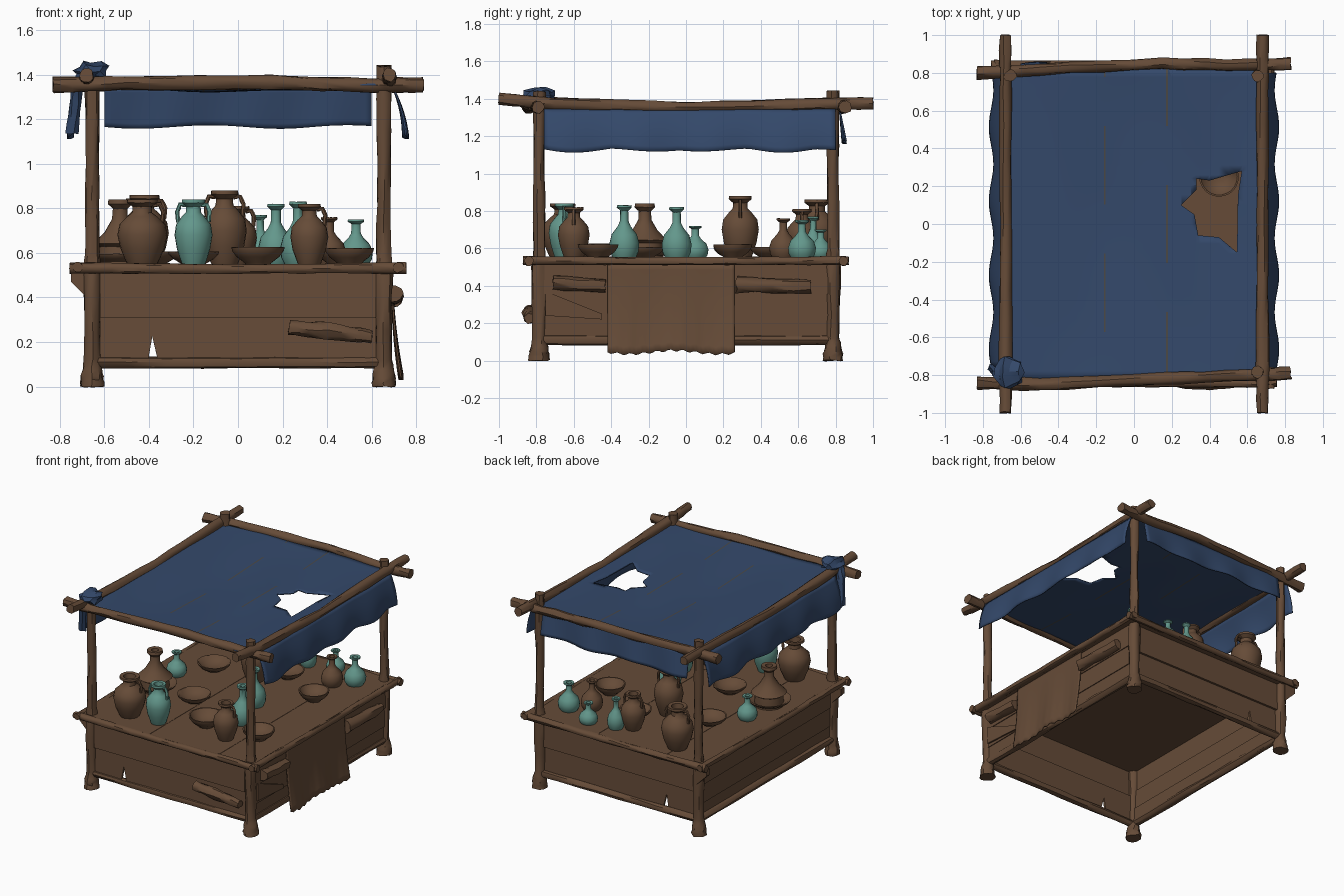
import bpy, bmesh, math, random
from mathutils import Vector

if "Cube" in bpy.data.objects:
    bpy.data.objects.remove(bpy.data.objects["Cube"])
random.seed(4)
R = random.uniform

def material(name, col):
    m = bpy.data.materials.new(name)
    m.diffuse_color = (*col, 1)
    m.use_nodes = True
    m.node_tree.nodes["Principled BSDF"].inputs["Base Color"].default_value = m.diffuse_color
    return m

WOOD = material("brown_wood", (0.132, 0.071, 0.039))
BLUE = material("blue_cloth", (0.034, 0.066, 0.145))
TEAL = material("teal_glaze", (0.125, 0.31, 0.26))
SEAM = material("seam_thread", (0.07, 0.065, 0.06))

def finish(name, bm, mats, angle=40, jitter=0.0):
    for v in bm.verts:
        v.co += Vector((R(-1, 1), R(-1, 1), R(-1, 1))) * jitter
    bmesh.ops.recalc_face_normals(bm, faces=bm.faces)
    me = bpy.data.meshes.new(name)
    bm.to_mesh(me)
    bm.free()
    for m in mats:
        me.materials.append(m)
    ob = bpy.data.objects.new(name, me)
    bpy.context.collection.objects.link(ob)
    bpy.ops.object.select_all(action='DESELECT')
    ob.select_set(True)
    bpy.context.view_layer.objects.active = ob
    bpy.ops.object.shade_smooth_by_angle(angle=math.radians(angle))
    return ob

def tube(name, pts, radii, mat=WOOD, n=10, steps=4, jitter=0.005, ref=None):
    """Rough log through points, with radii interpolated along it."""
    pts = [Vector(p) for p in pts]
    path = []
    for i in range(len(pts) - 1):
        for k in range(steps):
            f = k / steps
            path.append((pts[i].lerp(pts[i + 1], f), radii[i] * (1 - f) + radii[i + 1] * f))
    path.append((pts[-1], radii[-1]))
    bm = bmesh.new()
    rings = []
    for i, (p, r) in enumerate(path):
        t = (path[min(i + 1, len(path) - 1)][0] - path[max(i - 1, 0)][0]).normalized()
        a = Vector(ref) if ref else (Vector((0, 0, 1)) if abs(t.z) < 0.7 else Vector((1, 0, 0)))
        u = a.cross(t).normalized()
        v = t.cross(u)
        rings.append([bm.verts.new(p + (u * math.cos(j * math.tau / n) + v * math.sin(j * math.tau / n)) * r)
                      for j in range(n)])
    for a, b in zip(rings, rings[1:]):
        for j in range(n):
            bm.faces.new((a[j], a[(j + 1) % n], b[(j + 1) % n], b[j]))
    bm.faces.new(rings[0])
    bm.faces.new(rings[-1])
    return finish(name, bm, [mat], 40, jitter)

def plank(name, outline, origin, u, v, thick):
    """Flat outline extruded along the u x v normal."""
    u, v, o = Vector(u), Vector(v), Vector(origin)
    bm = bmesh.new()
    f = bm.faces.new([bm.verts.new(o + u * a + v * b) for a, b in outline])
    ext = bmesh.ops.extrude_face_region(bm, geom=[f])
    bmesh.ops.translate(bm, verts=[e for e in ext['geom'] if isinstance(e, bmesh.types.BMVert)],
                        vec=u.cross(v).normalized() * thick)
    return finish(name, bm, [WOOD], 30)

def sheet(name, func, nu, nv, mat, thick=0.008):
    """Cloth surface from a function of (u, v) in 0..1."""
    bm = bmesh.new()
    g = [[bm.verts.new(func(i / nu, j / nv)) for j in range(nv + 1)] for i in range(nu + 1)]
    for i in range(nu):
        for j in range(nv):
            bm.faces.new((g[i][j], g[i + 1][j], g[i + 1][j + 1], g[i][j + 1]))
    ob = finish(name, bm, [mat], 50)
    ob.modifiers.new("thickness", 'SOLIDIFY').thickness = thick
    return ob

def lathe(name, x, y, z, prof, mat, n=22):
    bm = bmesh.new()
    rings = [[bm.verts.new((x + r * math.cos(k * math.tau / n), y + r * math.sin(k * math.tau / n), z + h))
              for k in range(n)] for r, h in prof]
    for a, b in zip(rings, rings[1:]):
        for k in range(n):
            bm.faces.new((a[k], a[(k + 1) % n], b[(k + 1) % n], b[k]))
    bm.faces.new(rings[0])
    bm.faces.new(rings[-1])
    return finish(name, bm, [mat], 45, 0.001)

# corner posts with flared feet
for sx, a in ((-1, "left"), (1, "right")):
    for sy, b in ((-1, "front"), (1, "back")):
        x, y = sx * 0.655, sy * 0.785
        tube(f"post_{b}_{a}", [(x, y, 0), (x, y, 0.05), (x, y, 0.12), (x, y, 0.5), (x, y, 0.6), (x, y, 1.0), (x, y, 1.44)],
             [0.055, 0.05, 0.035, 0.04, 0.032, 0.029, 0.033], steps=3)

# roof beams crossing at the corners
for sy, b in ((-1, "front"), (1, "back")):
    y = sy * 0.82
    tube(f"roof_beam_{b}", [(-0.83, y - 0.02, 1.355), (-0.5, y - 0.03 * (sy < 0), 1.362), (0.15, y + 0.03 * (sy > 0), 1.368),
                            (0.6, y + 0.02, 1.352), (0.83, y + 0.03, 1.355)], [0.035, 0.031, 0.031, 0.032, 0.034])
for sx, a in ((-1, "left"), (1, "right")):
    x = sx * 0.68
    tube(f"roof_beam_{a}", [(x, -1, 1.40), (x, -0.7, 1.372), (x, 0, 1.352), (x, 0.7, 1.37), (x, 1, 1.375)],
         [0.031, 0.035, 0.03, 0.033, 0.032], jitter=0.004)

# sagging roof cloth with torn hole and seam lines
HOLE = [(.25, .10), (.33, .18), (.33, .24), (.40, .23), (.57, .28), (.55, .15), (.545, -.15), (.45, -.07), (.34, -.06), (.32, .05)]

def inside(x, y):
    c = False
    for (x1, y1), (x2, y2) in zip(HOLE, HOLE[1:] + HOLE[:1]):
        if (y1 > y) != (y2 > y) and x < (x2 - x1) * (y - y1) / (y2 - y1) + x1:
            c = not c
    return c

bm = bmesh.new()
bmesh.ops.create_grid(bm, x_segments=28, y_segments=32, size=1)
for v in bm.verts:
    v.co.x *= 0.70
    v.co.y *= 0.83
cuts = [(p, (q[1] - p[1], p[0] - q[0])) for p, q in zip(HOLE, HOLE[1:] + HOLE[:1])]
cuts += [((c + d, 0), (1, 0)) for c in (-0.155, 0.175) for d in (-0.005, 0.005)]
for p, nrm in cuts:
    bmesh.ops.bisect_plane(bm, geom=bm.verts[:] + bm.edges[:] + bm.faces[:], dist=1e-5,
                           plane_co=(*p, 0), plane_no=(*nrm, 0))
dead = []
for f in bm.faces:
    c = f.calc_center_median()
    if inside(c.x, c.y):
        dead.append(f)
    elif min(abs(c.x + 0.155), abs(c.x - 0.175)) < 0.005 and math.sin(c.y * 9 + c.x * 8) > -0.3:
        f.material_index = 1
bmesh.ops.delete(bm, geom=dead, context='FACES')
for v in bm.verts:
    x, y = v.co.x / 0.70, v.co.y / 0.83
    v.co.z = 1.358 - 0.025 * (1 - x * x) * (1 - y * y) + 0.005 * math.sin(7 * x + 2 * y) * math.cos(4 * y)
roof = finish("roof_cloth", bm, [BLUE, SEAM], 50)
roof.modifiers.new("thickness", 'SOLIDIFY').thickness = 0.008

# hanging cloth edges on the two sides and the back
def side_valance(s):
    def f(u, v):
        y = -0.76 + 1.56 * u
        fold = 0.012 * math.sin(u * 25) * v
        drop = 0.215 + 0.012 * abs(math.sin(u * math.pi * 4.3)) + 0.006 * math.sin(u * 17)
        return (s * (0.70 + 0.055 * v + 0.012 * math.sin(v * 3) + fold), y, 1.345 - drop * v)
    return f
sheet("valance_left", side_valance(-1), 48, 8, BLUE)
sheet("valance_right", side_valance(1), 48, 8, BLUE)
sheet("valance_back", lambda u, v: (-0.6 + 1.2 * u, 0.825 + 0.025 * v + 0.01 * math.sin(u * 21) * v,
      1.345 - (0.178 + 0.008 * math.sin(u * 12)) * v), 40, 8, BLUE)

# knotted cloth on the front left corner
bm = bmesh.new()
bmesh.ops.create_icosphere(bm, subdivisions=2, radius=1)
for v in bm.verts:
    k = 1 + 0.2 * math.sin(v.co.x * 6 + v.co.z * 5)
    v.co = Vector((-0.66 + v.co.x * 0.075 * k, -0.785 + v.co.y * 0.085 * k, 1.415 + v.co.z * 0.045 * k))
finish("corner_knot", bm, [BLUE], 30, 0.005)
tube("knot_tail", [(-0.69, -0.82, 1.42), (-0.725, -0.79, 1.33), (-0.745, -0.76, 1.14)], [0.03, 0.026, 0.028], BLUE, 7)

# counter planks and log rim
for i in range(5):
    w = 1.42 / 5
    x = -0.71 + w * i
    plank(f"counter_plank_{i}", [(0, -0.84), (w, -0.84), (w, 0.84), (0, 0.84)], (x, 0, 0.515), (1, 0, 0), (0, 1, 0),
          0.033 + 0.002 * (i % 2))
for s in (-1, 1):
    tube("counter_rim_" + ("front" if s < 0 else "back"), [(-0.755, s * 0.84, 0.532), (0, s * 0.843, 0.528), (0.755, s * 0.84, 0.532)],
         [0.025, 0.021, 0.025], steps=8, jitter=0.003)
    tube("counter_rim_" + ("left" if s < 0 else "right"), [(s * 0.72, -0.87, 0.535), (s * 0.722, 0, 0.53), (s * 0.72, 0.87, 0.535)],
         [0.024, 0.021, 0.024], steps=8, jitter=0.003)

# base panels (small torn gap in lower front and back) and bottom rails
LOW = [(-0.62, 0.09), (-0.405, 0.09), (-0.40, 0.14), (-0.385, 0.225), (-0.365, 0.14), (-0.36, 0.09), (0.62, 0.09), (0.62, 0.32), (-0.62, 0.32)]
for s in (-1, 1):
    n = "front" if s < 0 else "back"
    plank(f"lower_panel_{n}", LOW, (0, s * 0.785, 0), (1, 0, 0), (0, -s * 0.03, 1), 0.015)
    plank(f"upper_panel_{n}", [(-0.62, 0.31), (0.62, 0.31), (0.62, 0.52), (-0.62, 0.52)], (0, s * 0.805, 0), (1, 0, 0), (0, -s * 0.03, 1), 0.015)
    tube(f"bottom_rail_{n}", [(-0.65, s * 0.785, 0.108), (0.65, s * 0.785, 0.108)], [0.026, 0.026], steps=8, n=8, jitter=0.003)
    n = "left" if s < 0 else "right"
    for k, (a, b) in enumerate(((0.09, 0.22), (0.215, 0.36), (0.355, 0.52))):
        plank(f"side_panel_{n}_{k}", [(-0.77, a), (0.77, a), (0.77, b), (-0.77, b)], (s * (0.655 + 0.006 * k), 0, 0), (0, 1, 0), (0, 0, 1), 0.015)
    tube(f"bottom_rail_{n}", [(s * 0.655, -0.78, 0.11), (s * 0.655, 0.78, 0.11)], [0.028, 0.028], steps=8, n=8, jitter=0.003)
    # corner brackets below the counter
    plank(f"bracket_{n}", [(0.66, 0.38), (0.75, 0.47), (0.75, 0.515), (0.66, 0.515)], (0, s * 0.79, 0), (-1, 0, 0), (0, 0, 1), 0.04)

# goods hung on the base
tube("front_roll", [(0.23, -0.835, 0.265), (0.4, -0.84, 0.25), (0.6, -0.835, 0.225)], [0.033, 0.038, 0.028])
tube("side_roll_front", [(0.70, -0.71, 0.415), (0.70, -0.43, 0.40)], [0.04, 0.036])
tube("side_roll_back", [(0.70, 0.27, 0.405), (0.70, 0.67, 0.395)], [0.043, 0.035], jitter=0.007)
sheet("hanging_rug", lambda u, v: (0.695 + 0.04 * v * v + 0.008 * math.sin(u * 14) * v, -0.42 + 0.68 * u,
      0.525 - (0.48 + 0.006 * math.sin(u * 61) + 0.01 * math.sin(u * 9)) * v), 40, 12, WOOD)
plank("loose_board", [(-0.75, 0.24), (-0.45, 0.22), (-0.45, 0.25), (-0.75, 0.37)], (0.668, 0, 0), (0, 1, 0), (0, 0, 1), 0.02)

# pottery: (fraction of max radius, fraction of height)
JAR = [(.58, 0), (.64, .04), (.88, .25), (1, .46), (.92, .62), (.6, .74), (.4, .8), (.38, .89), (.62, .95), (.6, 1), (.38, .99), (.33, .85)]
FLASK = [(.75, 0), (.95, .12), (1, .28), (.85, .45), (.45, .6), (.28, .7), (.27, .9), (.5, .96), (.48, 1), (.25, .99), (.2, .85)]
CONE = [(1, 0), (1, .1), (.95, .28), (1.2, .33), (.7, .5), (.35, .7), (.33, .86), (.55, .93), (.52, 1), (.25, .99), (.2, .85)]
BOWL = [(.45, 0), (.5, .12), (.8, .45), (.97, .8), (1, 1), (.92, 1), (.7, .55), (.3, .3)]
TOP = 0.55
for i, (shape, x, y, r, top, mat, handles) in enumerate([
        (JAR, -.43, -.66, .112, .84, WOOD, 1), (JAR, .32, -.60, .085, .82, WOOD, 1), (JAR, -.06, .29, .10, .88, WOOD, 2),
        (JAR, -.42, .70, .11, .86, WOOD, 2), (JAR, 0, .62, .085, .81, WOOD, 2), (FLASK, .41, .52, .075, .76, WOOD, 0),
        (CONE, -.53, -.22, .10, .84, WOOD, 0), (JAR, -.20, -.65, .085, .84, TEAL, 2), (FLASK, .27, -.33, .08, .83, TEAL, 0),
        (FLASK, .17, -.05, .08, .82, TEAL, 0), (FLASK, -.54, .05, .07, .72, TEAL, 0), (FLASK, .53, .62, .075, .75, TEAL, 0),
        (FLASK, .10, .68, .06, .77, TEAL, 0), (FLASK, .30, .72, .065, .70, TEAL, 0)]):
    h = top - TOP + 0.004
    lathe(f"pot_{i}", x, y, TOP - 0.004, [(a * r, b * h) for a, b in shape], mat)
    for k in range(handles):
        s, z = 1 - 2 * k, TOP
        tube(f"pot_handle_{i}_{k}", [(x + s * r * .4, y, z + h * .9), (x + s * r * .7, y, z + h * .91), (x + s * r * .85, y, z + h * .8),
             (x + s * r * .8, y, z + h * .64)], [0.010] * 4, mat, 7, 2, 0.001, (0, 1, 0))
for i, (x, y, r, h) in enumerate([(-.20, -.23, .115, .06), (.09, -.50, .12, .08), (.45, .25, .105, .075), (.10, .45, .11, .06),
                                  (.50, -.47, .11, .075), (-.38, .26, .115, .06), (-.53, -.22, .15, .05)]):
    lathe(f"bowl_{i}", x, y, TOP - 0.004, [(a * r, b * h) for a, b in BOWL], WOOD)
